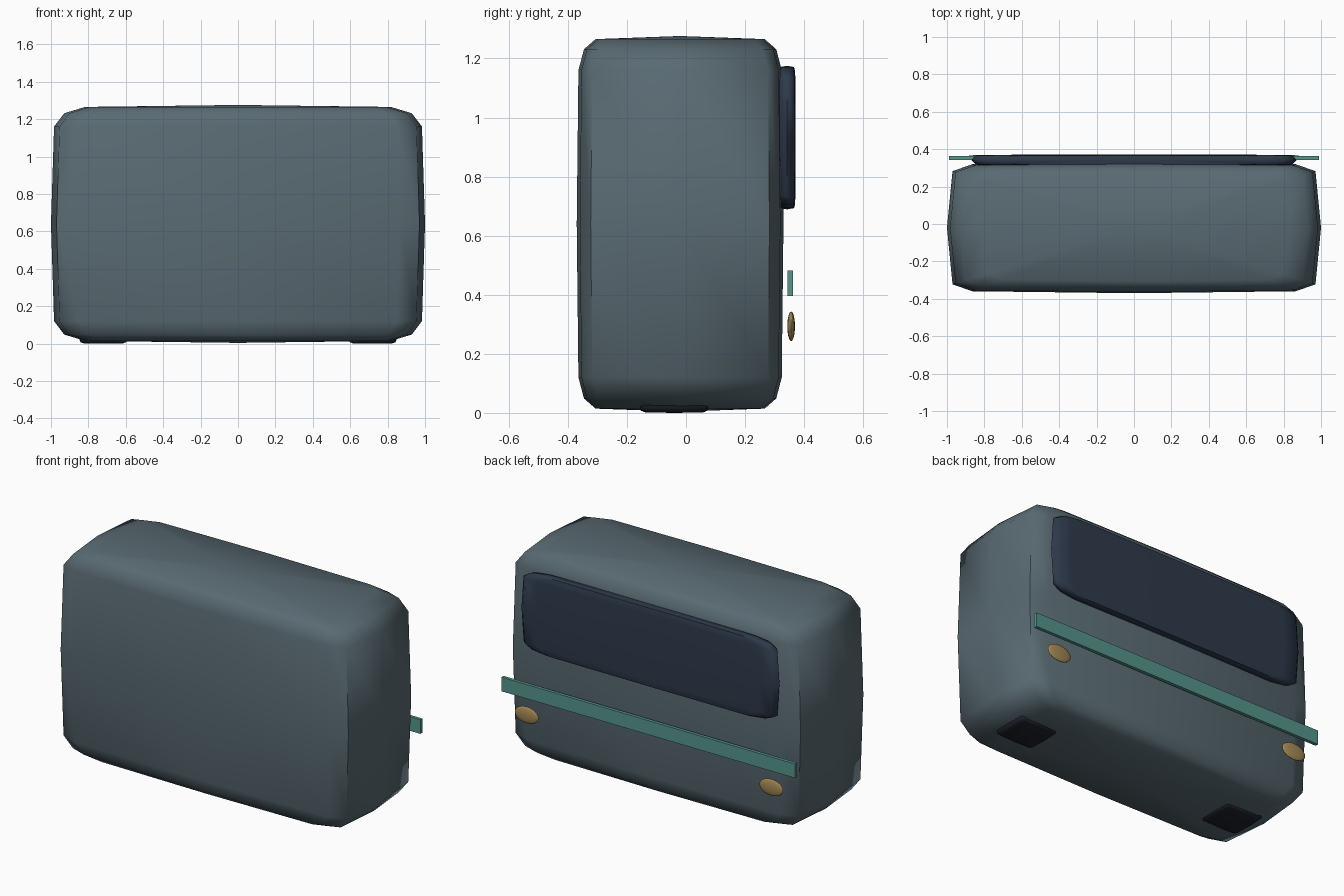
import bpy, math

if "Cube" in bpy.data.objects:
    bpy.data.objects.remove(bpy.data.objects["Cube"])


def material(name, rgb):
    m = bpy.data.materials.new(name)
    m.diffuse_color = (*rgb, 1)
    m.use_nodes = True
    m.node_tree.nodes["Principled BSDF"].inputs["Base Color"].default_value = m.diffuse_color
    return m


paint = material("paint", (0.10, 0.145, 0.17))
glass = material("glass", (0.027, 0.042, 0.07))
trim = material("trim", (0.09, 0.30, 0.26))
amber = material("amber", (0.38, 0.25, 0.09))
rubber = material("rubber", (0.012, 0.016, 0.024))


def finish(name, mat, angle=None):
    ob = bpy.context.object
    ob.name = name
    ob.data.materials.append(mat)
    if angle:
        bpy.ops.object.shade_smooth_by_angle(angle=math.radians(angle))
    return ob


def rounded(name, mat, centre, radii, power=0.21, segs=12, rings=8):
    """Sphere squared off into a soft box; power 1 keeps it an ellipsoid."""
    bpy.ops.mesh.primitive_uv_sphere_add(segments=segs, ring_count=rings, location=centre)
    bpy.context.object.name = name

    def sq(v):
        return 0.0 if abs(v) < 1e-5 else math.copysign(min(abs(v), 1) ** power, v)

    for v in bpy.context.object.data.vertices:
        x, y, z = v.co
        r = math.hypot(x, y)
        if r < 1e-5:
            x = y = 0
        else:
            x, y = sq(r) * sq(x / r), sq(r) * sq(y / r)
        v.co = (x * radii[0], y * radii[1], sq(z) * radii[2])
    return finish(name, mat, 60)


# Soft-cornered body shell
rounded("body", paint, (0, -0.02, 0.64), (1.0, 0.35, 0.636))

# Wide rear window
rounded("rear_window", glass, (0, 0.342, 0.932), (0.87, 0.029, 0.243))

# Bumper strip across the back
bpy.ops.mesh.primitive_cube_add(size=1, location=(0, 0.353, 0.439))
bpy.context.object.dimensions = (1.98, 0.02, 0.086)
bpy.ops.object.transform_apply(location=False, rotation=False, scale=True)
finish("bumper_strip", trim)

# Lamps and feet on both sides
for side, s in (("right", 1), ("left", -1)):
    rounded("lamp_" + side, amber, (s * 0.825, 0.356, 0.293), (0.08, 0.013, 0.05),
            power=1, segs=24, rings=12)
    rounded("foot_" + side, rubber, (s * 0.72, -0.04, 0.10), (0.13, 0.12, 0.10))
